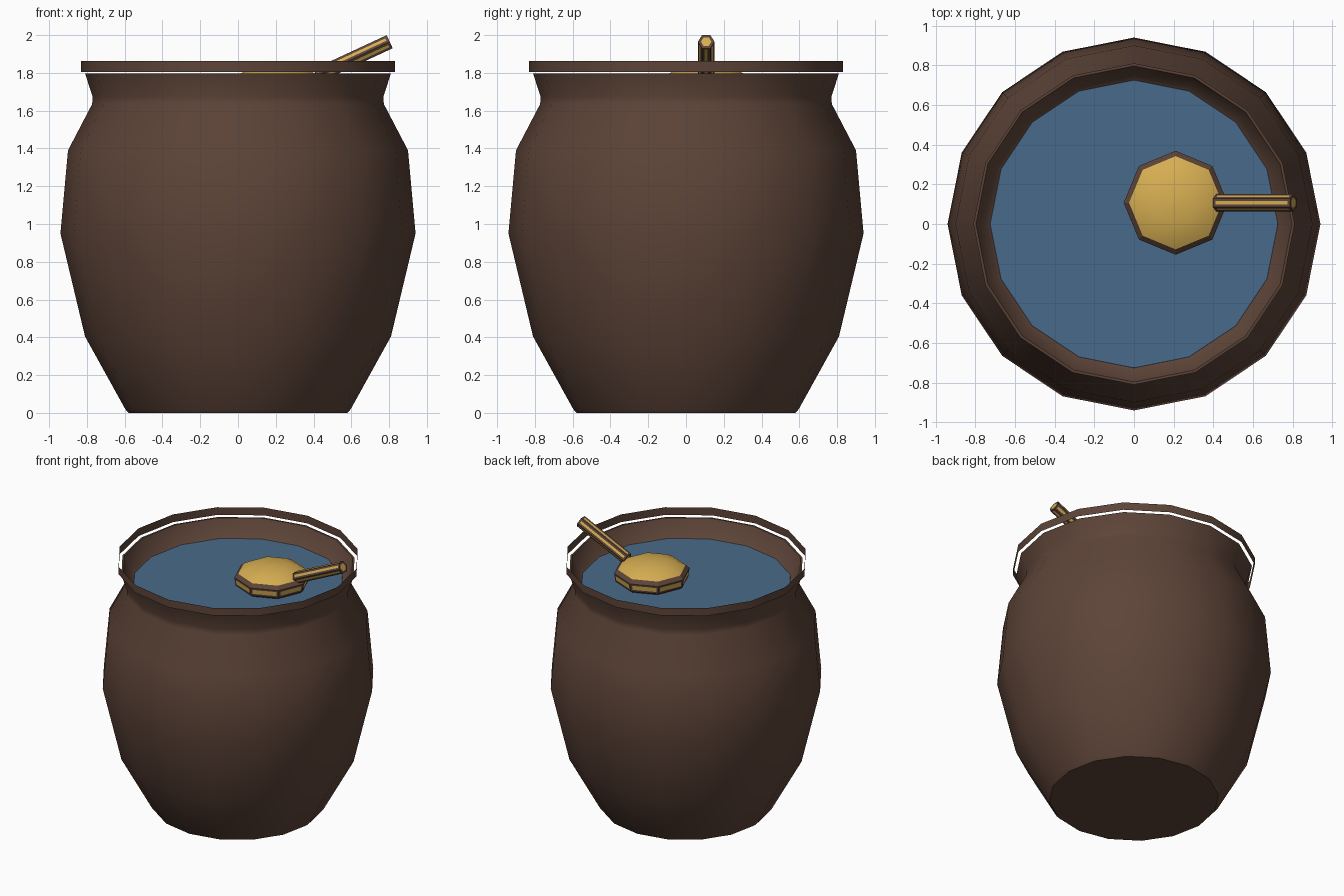
import bpy, bmesh, math
from mathutils import Vector

cube = bpy.data.objects.get("Cube")
if cube:
    bpy.data.objects.remove(cube, do_unlink=True)


def make_material(name, rgb):
    """Flat material from 0-255 display values, stored as linear."""
    lin = [((c / 255 + 0.055) / 1.055) ** 2.4 for c in rgb] + [1.0]
    mat = bpy.data.materials.new(name)
    mat.use_nodes = True
    mat.diffuse_color = lin
    bsdf = mat.node_tree.nodes["Principled BSDF"]
    bsdf.inputs["Base Color"].default_value = lin
    bsdf.inputs["Roughness"].default_value = 0.8
    return mat


brown = make_material("dark_brown", (93, 68, 56))
gold = make_material("honey_gold", (214, 174, 82))
blue = make_material("water_blue", (73, 106, 138))


def lathe(bm, profile, sides, center=(0, 0), cap_start=False, cap_end=False):
    """Revolve (radius, z) points around a vertical axis; returns rows of faces."""
    rings = []
    for r, z in profile:
        turn = [2 * math.pi * i / sides for i in range(sides)]
        rings.append([bm.verts.new((center[0] + r * math.cos(a),
                                    center[1] + r * math.sin(a), z)) for a in turn])
    rows = []
    for low, high in zip(rings, rings[1:]):
        rows.append([bm.faces.new((low[i], low[(i + 1) % sides],
                                   high[(i + 1) % sides], high[i]))
                     for i in range(sides)])
    if cap_start:
        bm.faces.new(rings[0][::-1])
    if cap_end:
        bm.faces.new(rings[-1])
    return rows


def finish(bm, name, mats, smooth_angle=None):
    mesh = bpy.data.meshes.new(name)
    bm.normal_update()
    bm.to_mesh(mesh)
    bm.free()
    for m in mats:
        mesh.materials.append(m)
    obj = bpy.data.objects.new(name, mesh)
    bpy.context.collection.objects.link(obj)
    if smooth_angle:
        bpy.ops.object.select_all(action='DESELECT')
        obj.select_set(True)
        bpy.context.view_layer.objects.active = obj
        bpy.ops.object.shade_smooth_by_angle(angle=math.radians(smooth_angle))
    return obj


def inset_gold(bm, faces, thickness):
    """Brown border around a gold panel on every given face."""
    bmesh.ops.inset_individual(bm, faces=faces, thickness=thickness, use_even_offset=True)
    for f in faces:
        f.material_index = 1


# Pot: outer wall, mouth, inner wall and the ledge above the water
bm = bmesh.new()
lathe(bm, [(0.58, 0), (0.597, 0.02), (0.81, 0.405), (0.94, 0.95), (0.90, 1.39),
           (0.772, 1.635), (0.77, 1.675), (0.81, 1.798), (0.797, 1.798),
           (0.745, 1.685), (0.715, 1.668)], 16, cap_start=True)
finish(bm, "pot", [brown], 50)

# Thin band floating just outside the mouth
bm = bmesh.new()
lathe(bm, [(0.83, 1.805), (0.83, 1.863)], 16)
finish(bm, "rim_band", [brown], 40)

# Water surface
bm = bmesh.new()
lathe(bm, [(0.735, 1.66), (0.725, 1.675)], 16, cap_end=True)
finish(bm, "water", [blue])

# Ladle head: eight-sided, gold side panels framed in brown, gold dome on top
bm = bmesh.new()
rows = lathe(bm, [(0.2, 1.65), (0.253, 1.69), (0.262, 1.75), (0.235, 1.775),
                  (0.185, 1.803), (0.1, 1.824), (0.02, 1.831)],
             8, center=(0.21, 0.107), cap_start=True, cap_end=True)
bm.normal_update()
dome = [f for f in bm.faces if f.normal.z > 0.8]
for f in dome:
    f.material_index = 1
    f.smooth = True
inset_gold(bm, rows[1], 0.014)
finish(bm, "ladle_head", [brown, gold])

# Ladle handle: six-sided rod with a gold strip inlaid along each face
start, tip = Vector((0.415, 0.107, 1.785)), Vector((0.803, 0.107, 1.965))
bm = bmesh.new()
lathe(bm, [(0.044, 0), (0.044, (tip - start).length)], 6, cap_start=True, cap_end=True)
# Turn so that a flat side faces up
for v in bm.verts:
    v.co = Vector((v.co.y, v.co.x, -v.co.z))
bm.normal_update()
inset_gold(bm, bm.faces[:], 0.014)
axis = (tip - start).normalized()
side = Vector((0, 1, 0))
up = axis.cross(side)
for v in bm.verts:
    v.co = start + side * v.co.y + up * v.co.x - axis * v.co.z
bmesh.ops.recalc_face_normals(bm, faces=bm.faces[:])
# Flat side check: corners lie along the side direction
finish(bm, "ladle_handle", [brown, gold])
